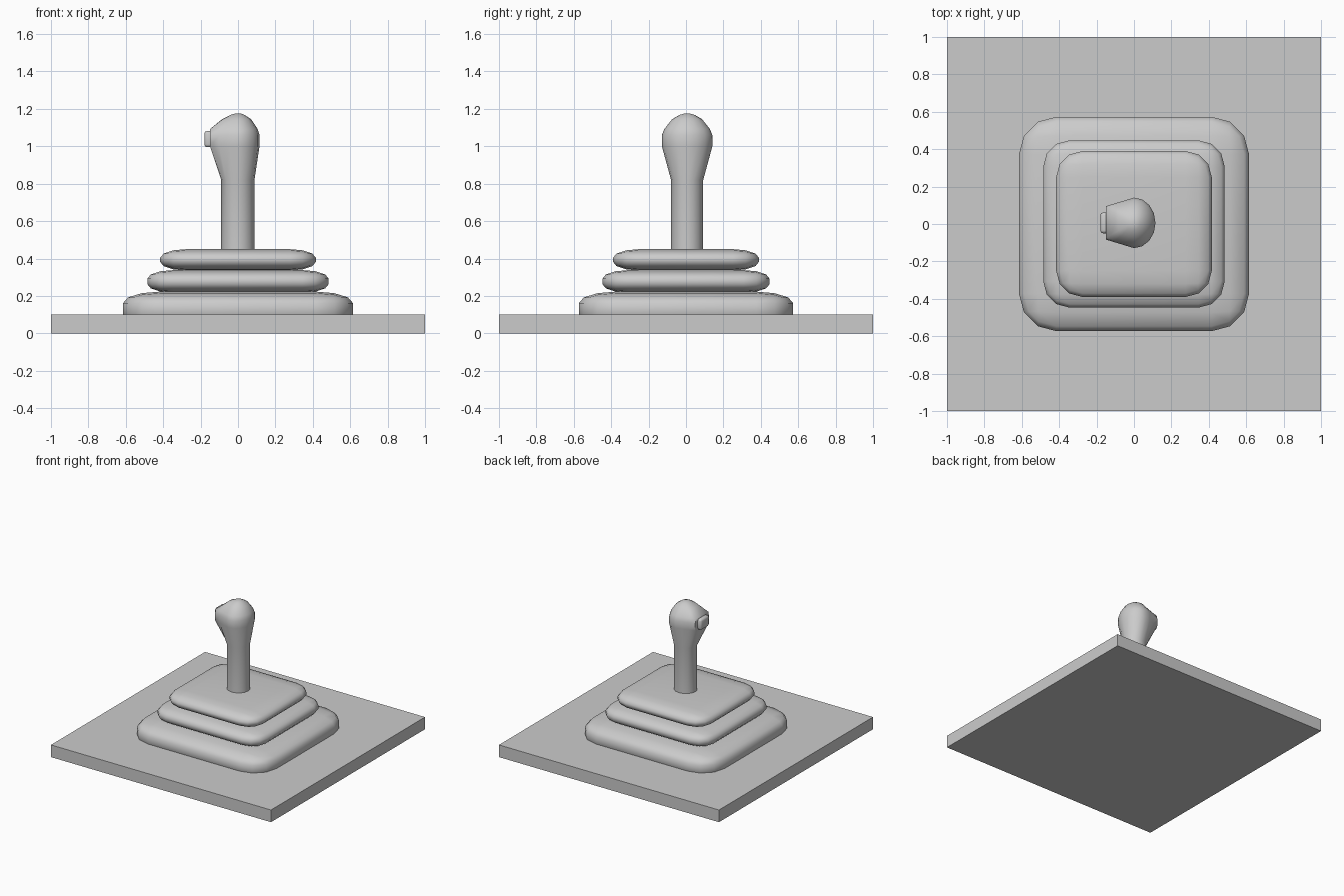
import bpy, bmesh, math
from mathutils import Vector

if "Cube" in bpy.data.objects:
    bpy.data.objects.remove(bpy.data.objects["Cube"], do_unlink=True)

grey = bpy.data.materials.new("plain_grey")
grey.use_nodes = True
colour = (0.6, 0.6, 0.6, 1)
grey.diffuse_color = colour
grey.node_tree.nodes["Principled BSDF"].inputs["Base Color"].default_value = colour


def finish(name, bm, smooth=True):
    bmesh.ops.recalc_face_normals(bm, faces=bm.faces)
    mesh = bpy.data.meshes.new(name)
    bm.to_mesh(mesh)
    bm.free()
    mesh.materials.append(grey)
    obj = bpy.data.objects.new(name, mesh)
    bpy.context.collection.objects.link(obj)
    if smooth:
        bpy.ops.object.select_all(action='DESELECT')
        obj.select_set(True)
        bpy.context.view_layer.objects.active = obj
        bpy.ops.object.shade_smooth_by_angle(angle=math.radians(52))
    return obj


def box(name, low, high, radius=0, squash=1, segments=3):
    """Box with rounded edges; squash flattens the rounding vertically."""
    low, high = Vector(low), Vector(high)
    size, centre = high - low, (low + high) / 2
    size.z /= squash
    bm = bmesh.new()
    bmesh.ops.create_cube(bm, size=1)
    bmesh.ops.scale(bm, vec=size, verts=bm.verts)
    if radius:
        bmesh.ops.bevel(bm, geom=bm.edges[:], offset=radius, segments=segments,
                        profile=0.5, affect='EDGES', clamp_overlap=True)
    bmesh.ops.scale(bm, vec=(1, 1, squash), verts=bm.verts)
    bmesh.ops.translate(bm, vec=centre, verts=bm.verts)
    return finish(name, bm, radius > 0)


# Square floor plate
box("floor_plate", (-1, -1, 0), (1, 1, 0.1))

# Stepped boot: half width, half depth, bottom, top, rounding, vertical squash
tiers = {
    "lower_boot": (0.615, 0.573, 0.03, 0.223, 0.2, 0.31),
    "middle_boot": (0.485, 0.447, 0.217, 0.338, 0.14, 0.33),
    "upper_boot": (0.416, 0.39, 0.336, 0.45, 0.14, 0.33),
}
for name, (hx, hy, bottom, top, radius, squash) in tiers.items():
    box(name, (-hx, -hy, bottom), (hx, hy, top), radius, squash)

# Stick and grip: height, right reach, left reach, half depth, flat-face blend
rings = [
    (0.42, 0.088, 0.09, 0.086, 0),
    (0.82, 0.088, 0.09, 0.086, 0),
    (1.0, 0.115, 0.15, 0.135, 1),
    (1.06, 0.115, 0.15, 0.135, 1),
    (1.092, 0.105, 0.15, 0.122, 1),
    (1.145, 0.07, 0.085, 0.08, 0.5),
    (1.168, 0.035, 0.04, 0.04, 0),
    (1.175, 0.015, 0.015, 0.015, 0),
]


def plan_point(i, right, left, depth, blend):
    angle = i * math.pi / 8
    x, y = math.cos(angle), math.sin(angle)
    if 4 < i < 12:
        step = min(i - 4, 12 - i)
        side = (i < 8) - (i > 8)
        flat_x, flat_y = -min(step / 3, 1), side * (1 - 0.113 * step)
        x += (flat_x - x) * blend
        y += (flat_y - y) * blend
    return x * (right if x > 0 else left), y * depth + 0.006


bm = bmesh.new()
loops = [[bm.verts.new((*plan_point(i, *shape), z)) for i in range(16)]
         for z, *shape in rings]
for a, b in zip(loops, loops[1:]):
    for i in range(16):
        j = (i + 1) % 16
        bm.faces.new((a[i], a[j], b[j], b[i]))
bm.faces.new(loops[0])
bm.faces.new(loops[-1])
finish("stick_grip", bm)

# Push button on the side of the grip
box("grip_button", (-0.18, -0.05, 0.995), (-0.13, 0.062, 1.082), 0.015, 1, 2)
